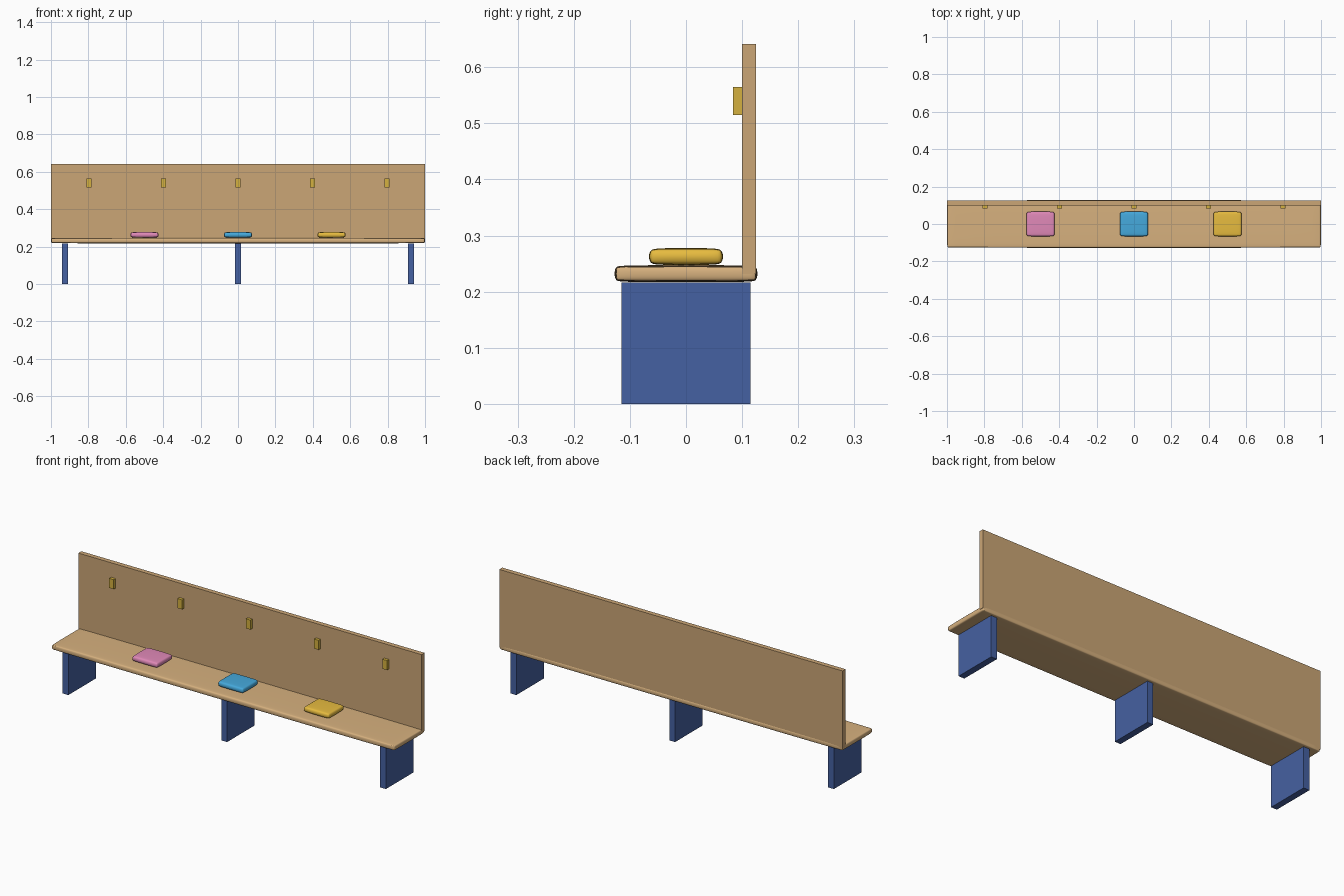
import bpy

if "Cube" in bpy.data.objects:
    bpy.data.objects.remove(bpy.data.objects["Cube"])


def material(name, rgb):
    m = bpy.data.materials.new(name)
    m.diffuse_color = (*rgb, 1)
    m.use_nodes = True
    m.node_tree.nodes["Principled BSDF"].inputs["Base Color"].default_value = m.diffuse_color
    return m


wood = material("wood", (0.60, 0.38, 0.18))
seat_wood = material("seat_wood", (0.68, 0.44, 0.21))
blue = material("leg_blue", (0.06, 0.12, 0.36))
brass = material("brass", (0.66, 0.44, 0.05))
pink = material("pink", (0.75, 0.25, 0.48))
sky = material("sky", (0.06, 0.40, 0.72))
yellow = material("yellow", (0.80, 0.50, 0.05))


def box(name, center, size, mat):
    bpy.ops.mesh.primitive_cube_add(size=1, location=center)
    o = bpy.context.object
    o.name = name
    o.scale = size
    bpy.ops.object.transform_apply(location=False, rotation=False, scale=True)
    o.data.materials.append(mat)
    return o


def soft_box(name, center, size, bevel, mat):
    # bevelled box, subdivided so the broad faces swell gently
    o = box(name, center, size, mat)
    b = o.modifiers.new("bevel", "BEVEL")
    b.width = bevel
    b.segments = 2
    s = o.modifiers.new("soften", "SUBSURF")
    s.levels = s.render_levels = 2
    bpy.ops.object.shade_smooth()
    return o


# seat plank and back panel
soft_box("seat", (0, 0, 0.232), (2.0, 0.255, 0.031), 0.01, seat_wood)
box("back_panel", (0, 0.1125, 0.436), (2.0, 0.025, 0.41), wood)

# slab legs
for name, x in (("left", -0.925), ("middle", 0), ("right", 0.925)):
    box(name + "_leg", (x, 0, 0.108), (0.034, 0.23, 0.216), blue)

# coat pegs on the back panel
for i in range(5):
    box(f"peg_{i + 1}", ((i - 2) * 0.398, 0.0925, 0.54), (0.026, 0.017, 0.05), brass)

# loose cushions
for name, x, mat in (("pink", -0.5, pink), ("blue", 0, sky), ("yellow", 0.5, yellow)):
    soft_box(name + "_cushion", (x, 0, 0.2625), (0.152, 0.133, 0.031), 0.012, mat)
